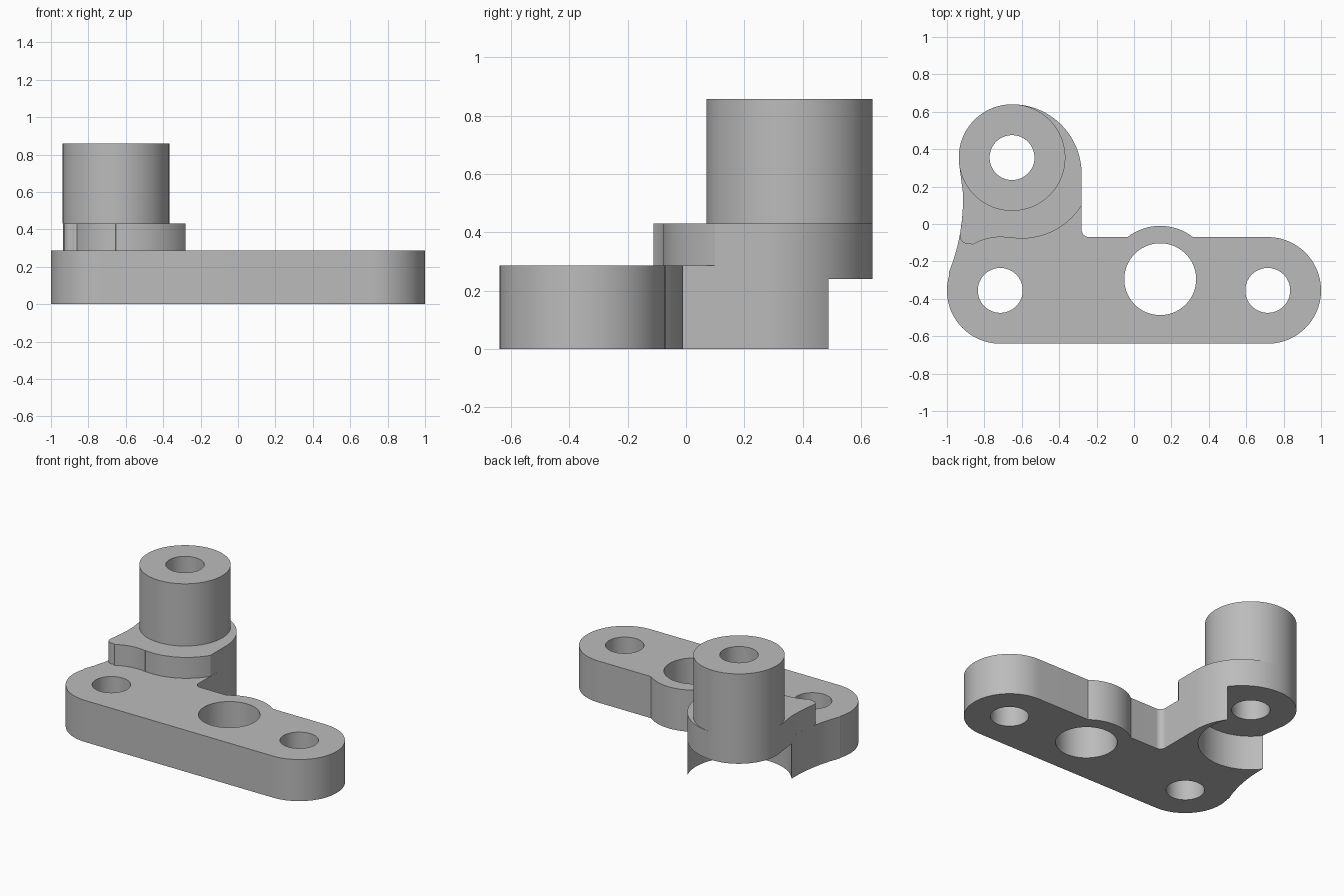
import bpy
import bmesh
from math import radians, cos, sin

cube = bpy.data.objects.get("Cube")
if cube:
    bpy.data.objects.remove(cube, do_unlink=True)

GREY = (0.5, 0.5, 0.5, 1.0)
mat = bpy.data.materials.new("grey metal")
mat.use_nodes = True
mat.diffuse_color = GREY
mat.node_tree.nodes["Principled BSDF"].inputs["Base Color"].default_value = GREY

R = 0.285                      # shared outer radius of the rounded ends
BOSS = (-0.652, 0.355)
LEFT_END, RIGHT_END = (-0.715, -0.355), (0.715, -0.355)
CENTRE = (0.14, -0.295)
PLATE_TOP, STEP_TOP, BOSS_TOP, POCKET_TOP = 0.286, 0.43, 0.858, 0.24


def arc(centre, r, start, end):
    n = max(4, int(abs(end - start) / 4))
    angles = [radians(start + (end - start) * i / n) for i in range(n + 1)]
    return [(centre[0] + r * cos(a), centre[1] + r * sin(a)) for a in angles]


def prism(name, outline, z0, z1):
    """Extrude a closed outline between two heights."""
    bm = bmesh.new()
    face = bm.faces.new([bm.verts.new((x, y, z0)) for x, y in outline])
    top = bmesh.ops.extrude_face_region(bm, geom=[face])["geom"]
    verts = [v for v in top if isinstance(v, bmesh.types.BMVert)]
    bmesh.ops.translate(bm, verts=verts, vec=(0, 0, z1 - z0))
    bmesh.ops.remove_doubles(bm, verts=bm.verts, dist=0.0005)
    bmesh.ops.recalc_face_normals(bm, faces=bm.faces)
    mesh = bpy.data.meshes.new(name)
    bm.to_mesh(mesh)
    bm.free()
    mesh.materials.append(mat)
    obj = bpy.data.objects.new(name, mesh)
    bpy.context.collection.objects.link(obj)
    return obj


def cylinder(name, centre, r, z0, z1):
    return prism(name, arc(centre, r, 0, 360)[:-1], z0, z1)


def drill(obj, holes):
    """Cut round holes given as (centre, radius, bottom, top), then shade."""
    bpy.ops.object.select_all(action="DESELECT")
    obj.select_set(True)
    bpy.context.view_layer.objects.active = obj
    for hole in holes:
        cutter = cylinder("hole_cutter", *hole)
        cutter.hide_render = True
        mod = obj.modifiers.new("hole", "BOOLEAN")
        mod.operation = "DIFFERENCE"
        mod.solver = "EXACT"
        mod.object = cutter
        bpy.ops.object.modifier_apply(modifier=mod.name)
        bpy.data.objects.remove(cutter, do_unlink=True)
    bpy.ops.object.shade_smooth_by_angle(angle=radians(25))


# Rounded back of the raised arm, shared by the plate and the step
arm_back = arc((BOSS[0], 0.268), 0.372, 0, 90) + arc(BOSS, R, 90, 186)[1:]
SIDE = ((-1.954, 0.13), 1.04)  # shallow hollow on the arm's outer side

# Base plate with centre bulge, inside fillet and a pocket under the boss
plate_outline = (
    arc(LEFT_END, R, 163, 270)
    + arc(RIGHT_END, R, -90, 90)
    + arc(CENTRE, R, 52.1, 127.9)
    + arc((-0.24, -0.03), 0.04, 270, 180)
    + arm_back
    + arc(*SIDE, 2, -22)
)
plate = prism("base_plate", plate_outline, 0, PLATE_TOP)
drill(plate, [
    (LEFT_END, 0.12, -0.1, 1),
    (RIGHT_END, 0.12, -0.1, 1),
    (CENTRE, 0.192, -0.1, 1),
    (BOSS, 0.328, -0.1, POCKET_TOP),
    (BOSS, 0.12, -0.1, 1),
])

# Raised step whose front edge curves around the left hole
step_outline = (
    arm_back
    + arc(*SIDE, 2, -10)
    + arc((-0.89, -0.065), 0.04, 170, 285)
    + arc(LEFT_END, R, 121, 78)
    + arc((-0.6, 0.299), 0.377, 262, 328)
)
step = prism("raised_step", step_outline, PLATE_TOP, STEP_TOP)
drill(step, [(BOSS, 0.12, -0.1, 1)])

# Tall hollow boss
boss = cylinder("boss", BOSS, R, STEP_TOP, BOSS_TOP)
drill(boss, [(BOSS, 0.12, -0.1, 1)])
